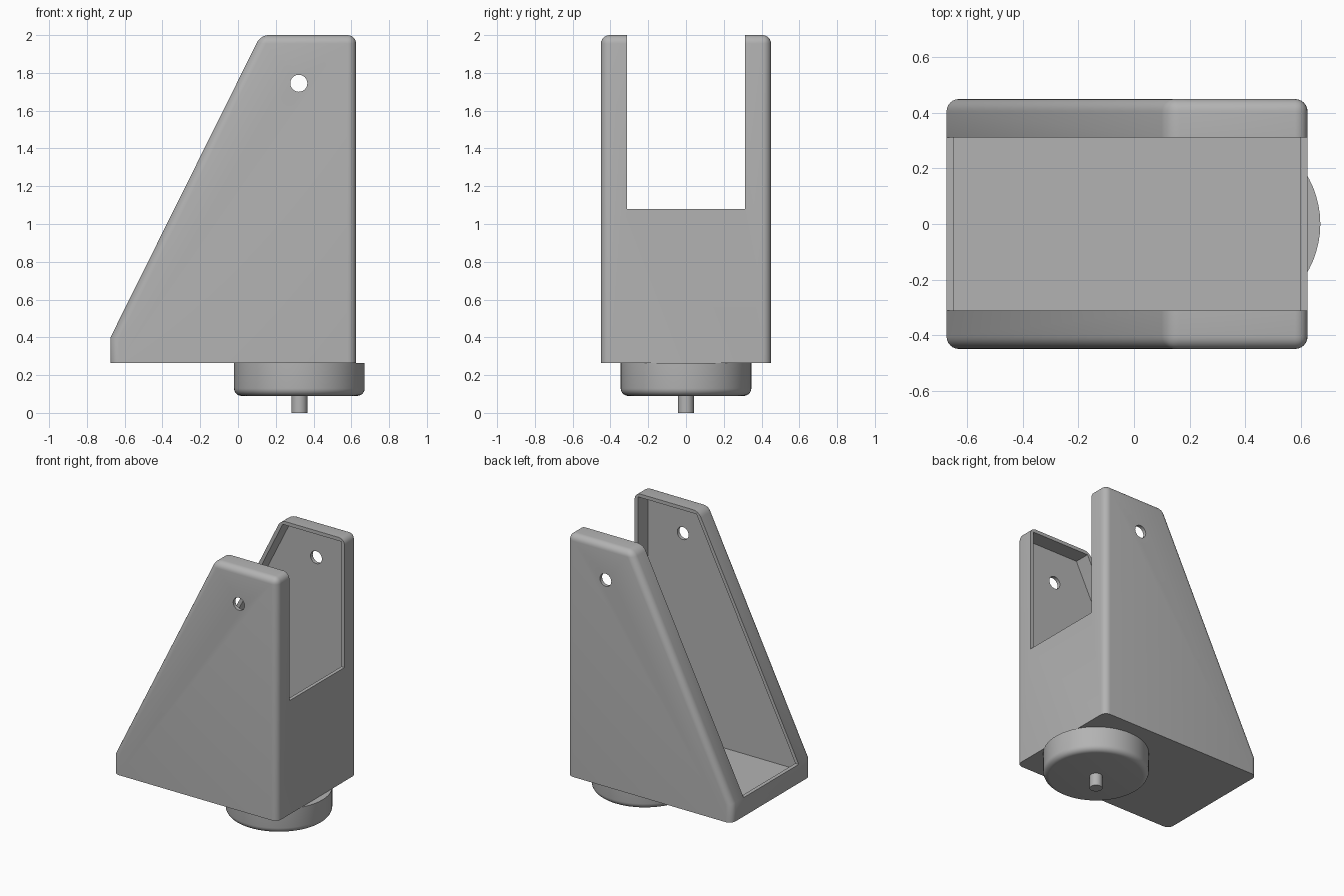
import bpy, bmesh, math

cube = bpy.data.objects.get("Cube")
if cube:
    bpy.data.objects.remove(cube, do_unlink=True)

grey = bpy.data.materials.new("plain grey")
grey.use_nodes = True
colour = (0.45, 0.45, 0.45, 1)
grey.diffuse_color = colour
grey.node_tree.nodes["Principled BSDF"].inputs["Base Color"].default_value = colour


def make_object(name, bm):
    bmesh.ops.recalc_face_normals(bm, faces=bm.faces)
    mesh = bpy.data.meshes.new(name)
    bm.to_mesh(mesh)
    bm.free()
    mesh.materials.append(grey)
    obj = bpy.data.objects.new(name, mesh)
    bpy.context.collection.objects.link(obj)
    return obj


def prism(profile, half):
    """Extrude an x-z outline across y, from -half to half."""
    bm = bmesh.new()
    face = bm.faces.new([bm.verts.new((x, -half, z)) for x, z in profile])
    new = bmesh.ops.extrude_face_region(bm, geom=[face])["geom"]
    moved = [v for v in new if isinstance(v, bmesh.types.BMVert)]
    bmesh.ops.translate(bm, verts=moved, vec=(0, 2 * half, 0))
    return bm


def lathe(profile, x, steps):
    """Spin a radius-height outline about a vertical axis at x."""
    bm = bmesh.new()
    verts = [bm.verts.new((x + r, 0, z)) for r, z in profile]
    edges = [bm.edges.new(pair) for pair in zip(verts, verts[1:])]
    bmesh.ops.spin(bm, geom=verts + edges, cent=(x, 0, 0), axis=(0, 0, 1),
                   angle=math.tau, steps=steps)
    bmesh.ops.remove_doubles(bm, verts=bm.verts, dist=0.0005)
    return bm


def smooth(obj):
    bpy.ops.object.select_all(action="DESELECT")
    obj.select_set(True)
    bpy.context.view_layer.objects.active = obj
    bpy.ops.object.shade_smooth_by_angle(angle=math.radians(35))


BASE, KINK = 0.265, 0.4
AXIS = 0.325

# Outer housing: wedge with rounded edges, sharp around the base
bm = prism([(-0.675, BASE), (-0.675, KINK), (0.12, 2), (0.625, 2), (0.625, BASE)], 0.45)


def is_rounded(edge):
    a, b = (v.co for v in edge.verts)
    on_base = max(a.z, b.z) < BASE + 0.01
    on_kink = abs(a.z - KINK) < 0.01 and abs(b.z - KINK) < 0.01
    return not (on_base or on_kink)


bmesh.ops.bevel(bm, geom=[e for e in bm.edges if is_rounded(e)], offset=0.045,
                segments=6, profile=0.5, affect="EDGES", clamp_overlap=True)
housing = make_object("housing", bm)

# Cutters: inner cavity, the open slot, and the pivot hole
cavity = make_object("cavity_cutter", prism(
    [(-0.648, 0.295), (-0.648, KINK), (0.136, 1.975), (0.6, 1.975), (0.6, 0.295)], 0.425))
slot = make_object("slot_cutter", prism(
    [(-1, KINK), (0.3, KINK), (0.3, 1.08), (1, 1.08), (1, 2.2), (-1, 2.2)], 0.312))
circle = [math.tau * i / 32 for i in range(32)]
hole = make_object("hole_cutter", prism(
    [(0.322 + 0.045 * math.cos(a), 1.745 + 0.045 * math.sin(a)) for a in circle], 0.6))

cutters = [cavity, slot, hole]
for cutter in cutters:
    cutter.hide_render = True
    mod = housing.modifiers.new(cutter.name, "BOOLEAN")
    mod.operation = "DIFFERENCE"
    mod.solver = "EXACT"
    mod.object = cutter

# Bake the cuts and drop the cutters
depsgraph = bpy.context.evaluated_depsgraph_get()
cut_mesh = bpy.data.meshes.new_from_object(housing.evaluated_get(depsgraph))
housing.modifiers.clear()
housing.data = cut_mesh
for cutter in cutters:
    bpy.data.objects.remove(cutter, do_unlink=True)
smooth(housing)

# Round base disc with a filleted lower rim
R, LOW, FILLET = 0.346, 0.09, 0.04
rim = [(R - FILLET + FILLET * math.sin(t), LOW + FILLET - FILLET * math.cos(t))
       for t in (math.pi / 2 * i / 6 for i in range(7))]
smooth(make_object("base_disc", lathe([(0, LOW)] + rim + [(R, BASE), (0, BASE)], AXIS, 64)))

# Short stem under the disc
smooth(make_object("stem", lathe([(0, 0), (0.042, 0), (0.042, 0.1), (0, 0.1)], AXIS, 32)))
